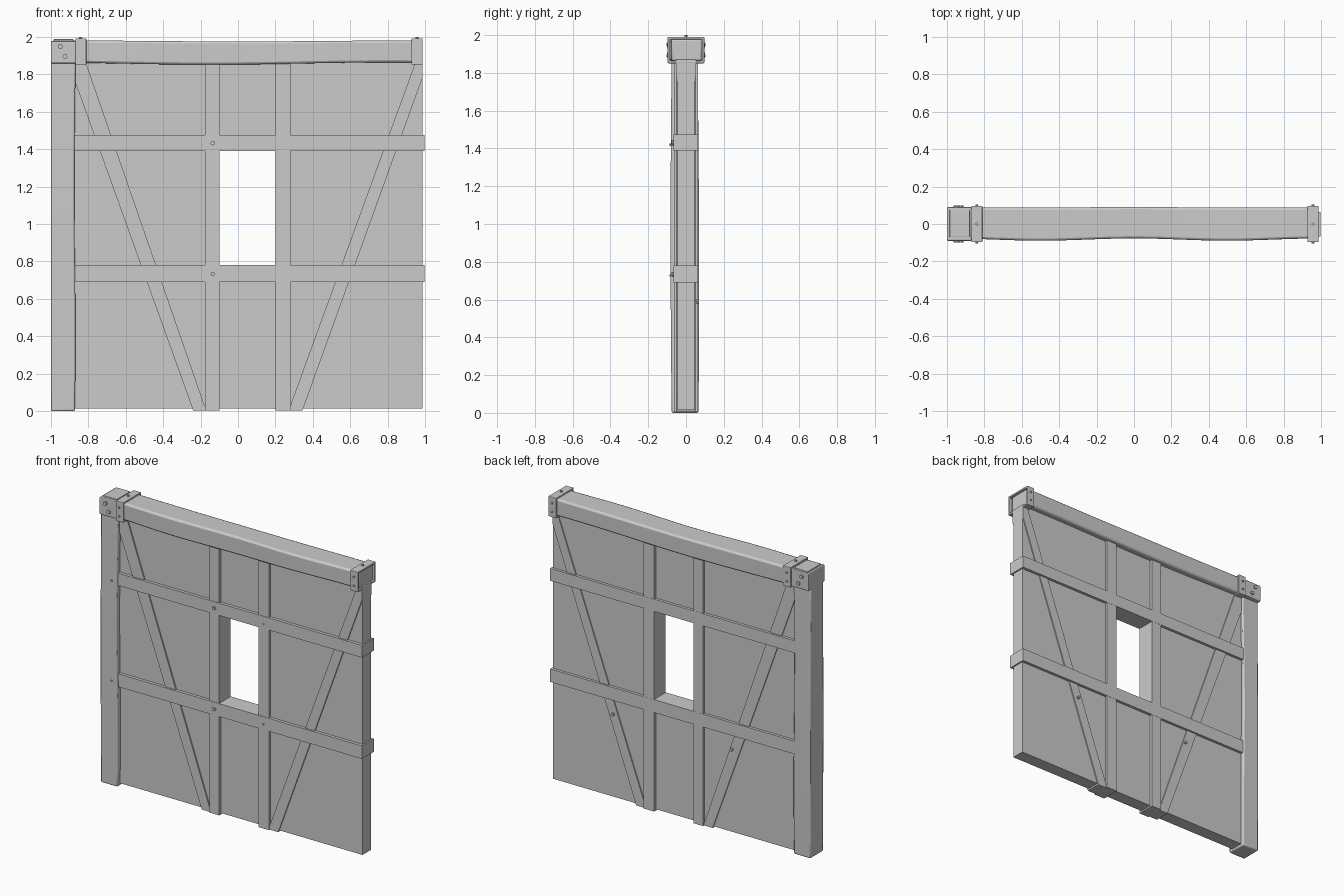
import bpy, bmesh, math
from mathutils import Vector, Matrix

cube = bpy.data.objects.get("Cube")
if cube:
    bpy.data.objects.remove(cube, do_unlink=True)

grey = bpy.data.materials.new("plain_grey")
grey.use_nodes = True
colour = (0.6, 0.6, 0.6, 1)
grey.diffuse_color = colour
grey.node_tree.nodes["Principled BSDF"].inputs["Base Color"].default_value = colour


def finish(name, bm, bevel=0, smooth=False):
    bmesh.ops.recalc_face_normals(bm, faces=bm.faces)
    mesh = bpy.data.meshes.new(name)
    bm.to_mesh(mesh)
    bm.free()
    mesh.materials.append(grey)
    ob = bpy.data.objects.new(name, mesh)
    bpy.context.collection.objects.link(ob)
    if bevel:
        mod = ob.modifiers.new("Bevel", "BEVEL")
        mod.width, mod.segments, mod.limit_method = bevel, 2, "ANGLE"
    if smooth:
        bpy.ops.object.select_all(action="DESELECT")
        bpy.context.view_layer.objects.active = ob
        ob.select_set(True)
        bpy.ops.object.shade_smooth_by_angle(angle=math.radians(40))
    return ob


def add_box(bm, x, y, z):
    lo, hi = Vector((x[0], y[0], z[0])), Vector((x[1], y[1], z[1]))
    mat = Matrix.Translation((lo + hi) / 2) @ Matrix.Diagonal((*(hi - lo), 1))
    bmesh.ops.create_cube(bm, size=1, matrix=mat)


def box(name, x, y, z, bevel=0):
    bm = bmesh.new()
    add_box(bm, x, y, z)
    return finish(name, bm, bevel)


def loft(name, stations, ring, bevel):
    """Skin four-cornered rings placed along a timber."""
    bm = bmesh.new()
    rings = [[bm.verts.new(p) for p in ring(s)] for s in stations]
    for a, b in zip(rings, rings[1:]):
        for i in range(4):
            j = (i + 1) % 4
            bm.faces.new((a[i], a[j], b[j], b[i]))
    bm.faces.new(rings[0])
    bm.faces.new(rings[-1])
    return finish(name, bm, bevel, smooth=True)


def prism(name, outline, y):
    bm = bmesh.new()
    face = bm.faces.new([bm.verts.new((px, y[0], pz)) for px, pz in outline])
    res = bmesh.ops.extrude_face_region(bm, geom=[face])
    moved = [g for g in res["geom"] if isinstance(g, bmesh.types.BMVert)]
    bmesh.ops.translate(bm, verts=moved, vec=(0, y[1] - y[0], 0))
    return finish(name, bm)


def pegs(name, points, radius, axis="Y"):
    """Low hexagonal nail heads centred on the surface."""
    bm = bmesh.new()
    turn = Matrix.Rotation(math.pi / 2, 4, "X") if axis == "Y" else Matrix()
    for p in points:
        bmesh.ops.create_cone(bm, cap_ends=True, segments=8, radius1=radius,
                              radius2=radius, depth=0.016,
                              matrix=Matrix.Translation(p) @ turn)
    return finish(name, bm)


# Infill panel around the window opening
bm = bmesh.new()
panel_y = (-0.045, 0.045)
for x, z in (((-0.9, -0.14), (0.015, 1.87)), ((0.24, 0.985), (0.015, 1.87)),
             ((-0.14, 0.24), (0.015, 0.73)), ((-0.14, 0.24), (1.43, 1.87))):
    add_box(bm, x, panel_y, z)
finish("infill_panel", bm)

# Studs beside the window and rails above and below it
for side, x in (("right", (-0.175, -0.1)), ("left", (0.2, 0.28))):
    box(side + "_stud", x, (-0.063, 0.063), (0.005, 1.88))
for level, z in (("lower", (0.69, 0.78)), ("upper", (1.39, 1.475))):
    box(level + "_rail", (-0.9, 0.995), (-0.066, 0.064), z)

# Slanted braces, cut off at the studs and panel edge
brace_y = (-0.054, 0.052)
prism("right_brace", [(-0.24, 0.005), (-0.17, 0.005), (-0.815, 1.87),
                      (-0.885, 1.87), (-0.885, 1.8)], brace_y)
prism("left_brace", [(0.27, 0.005), (0.345, 0.005), (0.985, 1.78),
                     (0.985, 1.87), (0.95, 1.87)], brace_y)


# Hewn corner post
def post_ring(z):
    f = -0.076 - 0.006 * math.sin(math.pi * z / 1.88)
    b = 0.066 + 0.004 * math.cos(2.2 * (z - 0.7))
    r = -0.871 + 0.003 * math.sin(4 * z)
    return [(-0.998, f, z), (r, f, z), (r, b, z), (-0.998, b, z)]


loft("corner_post", [1.88 * i / 16 for i in range(17)], post_ring, 0.008)


# Hewn top beam with a gently wavy front and underside
def beam_ring(x):
    f = -0.083 + 0.006 * math.cos(6.3 * x)
    b = 0.087 + 0.004 * math.exp(-9 * x * x)
    low = 1.857 - 0.006 * math.cos(3.3 * (x + 0.15))
    top = 1.978 - 0.003 * math.cos(3 * x)
    return [(x, f, low), (x, b, low), (x, b, top), (x, f, top)]


loft("top_beam", [-0.88 + 1.855 * i / 24 for i in range(25)], beam_ring, 0.012)

# Corner cap with a raised top plate
box("corner_cap", (-1.0, -0.865), (-0.09, 0.09), (1.858, 1.978), 0.008)
box("cap_plate", (-0.985, -0.877), (-0.07, 0.076), (1.97, 1.987), 0.004)


# Hollow straps wrapped around the beam
def strap(name, x0, x1):
    bm = bmesh.new()
    loops = []
    for x in (x0, x1):
        for t in (0, 0.013):
            corners = ((-0.097 + t, 1.851 + t), (0.097 - t, 1.851 + t),
                       (0.097 - t, 1.991 - t), (-0.097 + t, 1.991 - t))
            loops.append([bm.verts.new((x, y, z)) for y, z in corners])
    for a, b in ((0, 1), (1, 3), (3, 2), (2, 0)):
        for i in range(4):
            j = (i + 1) % 4
            bm.faces.new((loops[a][i], loops[a][j], loops[b][j], loops[b][i]))
    finish(name, bm, 0.004)


strap("right_strap", -0.868, -0.81)
strap("left_strap", 0.926, 0.986)

# Nail heads on cap, straps and timbers
pegs("cap_nails", [(x, y, z) for y in (-0.092, 0.092)
                   for x, z in ((-0.95, 1.948), (-0.924, 1.895))], 0.013)
pegs("strap_side_nails", [(x, y, z) for x in (-0.84, 0.956)
                          for y in (-0.096, 0.096) for z in (1.89, 1.95)], 0.007)
pegs("strap_top_nails", [(x, 0, 1.992) for x in (-0.84, 0.956)], 0.008, "Z")
pegs("stud_nails", [(-0.135, -0.068, 1.432), (-0.135, -0.068, 0.733)], 0.012)
pegs("rail_nails", [(0.24, -0.064, 1.42), (0.24, -0.064, 0.727)], 0.007)
pegs("post_nails", [(-0.91, -0.08, 1.42), (-0.91, -0.08, 0.727)], 0.006)
pegs("back_brace_nails", [(-0.39, 0.06, 0.59), (0.52, 0.06, 0.59)], 0.01)
